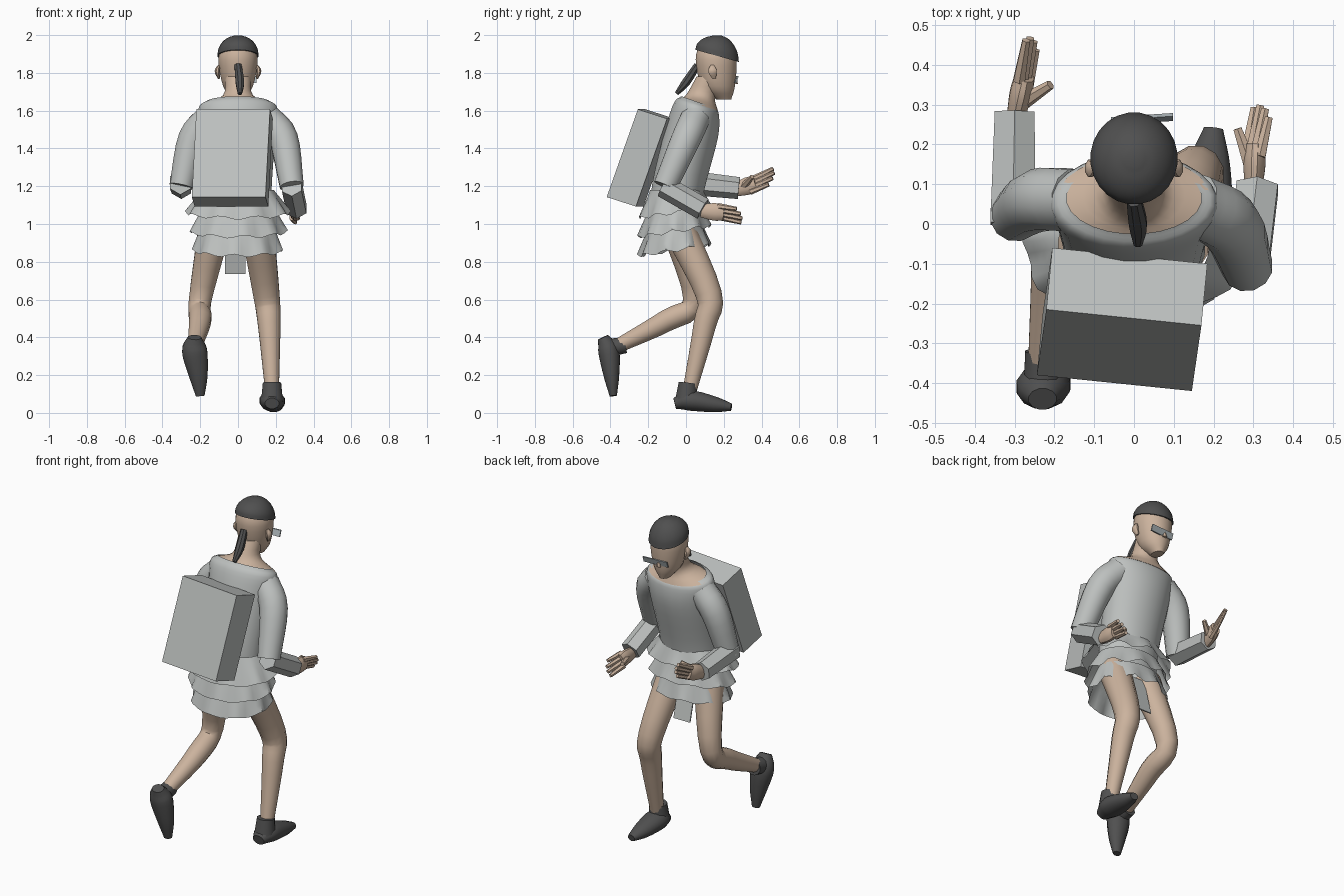
import bpy, bmesh, math
from mathutils import Vector, Matrix

cube = bpy.data.objects.get("Cube")
if cube:
    bpy.data.objects.remove(cube, do_unlink=True)


def material(name, red, green, blue):
    mat = bpy.data.materials.new(name)
    mat.use_nodes = True
    colour = (red, green, blue, 1)
    mat.diffuse_color = colour
    mat.node_tree.nodes["Principled BSDF"].inputs["Base Color"].default_value = colour
    return mat


SKIN = material("skin", .6, .45, .34)
CLOTH = material("pale_grey_cloth", .51, .53, .52)
DARK = material("dark_grey", .08, .08, .08)
GLASS = material("visor_grey", .42, .47, .49)


def finish(name, bm, mat, smooth=True):
    bmesh.ops.recalc_face_normals(bm, faces=bm.faces)
    mesh = bpy.data.meshes.new(name)
    bm.to_mesh(mesh)
    bm.free()
    mesh.materials.append(mat)
    part = bpy.data.objects.new(name, mesh)
    bpy.context.collection.objects.link(part)
    bpy.ops.object.select_all(action="DESELECT")
    part.select_set(True)
    bpy.context.view_layer.objects.active = part
    if smooth:
        bpy.ops.object.shade_smooth_by_angle(angle=math.radians(40))


def spline(points, steps=4):
    """Smooth run of samples through a few key points of four values."""
    keys = [Vector(p) for p in points]
    keys = [keys[0] * 2 - keys[1], *keys, keys[-1] * 2 - keys[-2]]
    samples = []
    for before, start, end, after in zip(keys, keys[1:], keys[2:], keys[3:]):
        lead = start + (end - before) / 6
        trail = end - (after - start) / 6
        for step in range(steps):
            t = step / steps
            middle = lead.lerp(trail, t)
            left = start.lerp(lead, t).lerp(middle, t)
            samples.append(left.lerp(middle.lerp(trail.lerp(end, t), t), t))
    return samples + [keys[-2]]


def bridge(name, rings, mat, caps=True):
    bm = bmesh.new()
    loops = [[bm.verts.new(p) for p in ring] for ring in rings]
    for low, high in zip(loops, loops[1:]):
        for i in range(len(low)):
            bm.faces.new((low[i - 1], low[i], high[i], high[i - 1]))
    if caps:
        bm.faces.new(loops[0])
        bm.faces.new(loops[-1])
    finish(name, bm, mat)


def angles(sides):
    return [math.tau * (i + .5) / sides for i in range(sides)]


def stack(name, points, mat, sides=20, caps=True, tilt=(0, 0), ruffle=0, phase=0):
    """Level ellipses through (y, z, half width, half depth), tilting and ruffling upward."""
    samples = spline(points)
    rings = []
    for k, (y, z, wide, deep) in enumerate(samples):
        t = k / (len(samples) - 1)
        slope = tilt[0] + (tilt[1] - tilt[0]) * t
        ring = []
        for a in angles(sides):
            wave = ruffle * t * math.sin(9 * a + phase)
            dy = (deep + wave) * math.sin(a)
            ring.append(((wide + wave) * math.cos(a), y + dy, z + slope * dy + wave))
        rings.append(ring)
    bridge(name, rings, mat, caps)


def limb(name, points, mat, sides=12, wide=1):
    """Rounded tube through (x, y, z, radius); wide scales it sideways."""
    samples = spline(points)
    last = len(samples) - 1
    rings = []
    for k, sample in enumerate(samples):
        ahead = samples[min(k + 1, last)] - samples[max(k - 1, 0)]
        along = ahead.to_3d().normalized()
        up = along.cross(Vector((1, 0, 0))).normalized()
        side = up.cross(along) * wide
        rings.append([sample.to_3d() + (side * math.cos(a) + up * math.sin(a)) * sample.w
                      for a in angles(sides)])
    bridge(name, rings, mat)


def block(name, centre, *edges, mat):
    """Box spanned by three full edge vectors."""
    bm = bmesh.new()
    shape = Matrix(edges).transposed().to_4x4()
    bmesh.ops.create_cube(bm, size=1, matrix=Matrix.Translation(centre) @ shape)
    finish(name, bm, mat, smooth=False)


def hand(name, wrist, knuckle, tip, spread, thumb):
    """Flat palm, four spread fingers and a thumb."""
    wrist, knuckle, tip, spread, thumb = map(Vector, (wrist, knuckle, tip, spread, thumb))
    palm = wrist.lerp(knuckle, .6)
    limb(name + "_palm", [(*wrist, .036), (*palm, .048), (*knuckle, .042)], SKIN, wide=.6)
    reach = tip - knuckle
    for i, finger in enumerate(("index", "middle", "ring", "little")):
        fan = i / 3 - .5
        root = knuckle + spread * fan - reach * .2
        end = tip + spread * fan * 1.2 - reach * abs(fan) * .4
        limb(f"{name}_{finger}_finger", [(*root, .017), (*end, .011)], SKIN, sides=6)
    limb(name + "_thumb", [(*wrist.lerp(palm, .6), .022), (*thumb, .012)], SKIN, sides=6)


# Head and neck
stack("head", [(.2, 1.66, .03, .04), (.17, 1.73, .08, .09),
               (.16, 1.87, .105, .11), (.16, 1.95, .08, .09)], SKIN)
stack("neck", [(.07, 1.63, .19, .1), (.08, 1.68, .08, .075), (.125, 1.78, .07, .07)],
      SKIN, tilt=(-.3, 0))
dome = [math.radians(d) for d in range(0, 90, 20)]
stack("hair_cap", [(.165, 1.89 + .11 * math.sin(a), .11 * math.cos(a), .116 * math.cos(a))
                   for a in dome], DARK, sides=24, tilt=(-.28, 0))
limb("ponytail", [(0, .06, 1.84, .02), (.01, 0, 1.75, .024), (.01, -.05, 1.69, .012)], DARK, sides=8)
limb("nose", [(0, .25, 1.81, .01), (0, .26, 1.74, .015)], SKIN, sides=6)
for side, x in (("left", .1), ("right", -.1)):
    limb(side + "_ear", [(x, .15, 1.77, .01), (x * 1.1, .14, 1.81, .024), (x, .14, 1.84, .01)],
         SKIN, sides=8, wide=.6)
block("visor", (.02, .264, 1.765), (.155, .01, 0), (0, .008, 0), (0, .012, .035), mat=GLASS)

# Shirt with a wide collar, and sleeves
stack("shirt_body", [(-.06, 1, .18, .13), (-.04, 1.2, .18, .14), (.03, 1.48, .2, .14),
                     (.055, 1.61, .21, .12), (.065, 1.645, .17, .09)],
      CLOTH, sides=24, caps=False, tilt=(0, -.35))
limb("left_upper_sleeve", [(.15, .05, 1.56, .08), (.24, 0, 1.45, .08), (.285, -.11, 1.2, .065)], CLOTH)
limb("left_lower_sleeve", [(.285, -.12, 1.2, .06), (.31, .09, 1.08, .06)], CLOTH, sides=6)
limb("right_upper_sleeve", [(-.15, .06, 1.56, .08), (-.24, .06, 1.45, .08), (-.3, .02, 1.2, .065)], CLOTH)
limb("right_lower_sleeve", [(-.305, 0, 1.22, .065), (-.3, .28, 1.19, .058)], CLOTH, sides=6)

# Ruffled skirt tiers and front flap
for i, tier in enumerate(("top", "middle", "bottom")):
    top, hem, flare = 1.18 - .09 * i, 1.06 - .1 * i, .275 - .02 * i
    stack(f"{tier}_skirt_tier", [(-.05, top, .19, .14), (-.06, hem, flare, .19)],
          CLOTH, sides=40, caps=False, tilt=(0, .15), ruffle=.01, phase=i * 2)
block("skirt_front_flap", (-.015, .03, .85), (.11, 0, 0), (0, .008, 0), (0, -.06, .23), mat=CLOTH)

# Hands
hand("left_hand", (.3, .08, 1.07), (.305, .2, 1.06), (.325, .3, 1.04), (.03, -.02, .06), (.26, .24, 1.07))
hand("right_hand", (-.3, .26, 1.18), (-.275, .37, 1.215), (-.255, .47, 1.26), (.02, -.02, -.07), (-.21, .35, 1.25))

# Legs: hip, knee, calf, ankle
limb("left_leg", [(.1, -.05, 1, .09), (.15, .12, .63, .072), (.165, .1, .47, .062), (.18, .02, .12, .038)], SKIN)
limb("right_leg", [(-.12, -.05, 1, .09), (-.2, .045, .6, .062), (-.2, -.1, .49, .06), (-.23, -.37, .35, .038)], SKIN)

# Shoes
limb("left_shoe_collar", [(.18, 0, .06, .06), (.18, .01, .16, .05)], DARK)
limb("left_shoe", [(.18, -.06, .05, .03), (.18, .02, .065, .055), (.19, .15, .045, .043),
                   (.2, .24, .03, .02)], DARK, wide=1.25)
limb("right_shoe_collar", [(-.23, -.43, .34, .05), (-.23, -.32, .36, .045)], DARK)
limb("right_shoe", [(-.23, -.44, .4, .03), (-.23, -.41, .33, .057), (-.21, -.395, .2, .043),
                    (-.2, -.385, .09, .02)], DARK, wide=1.2)

# Backpack, leaning with the back
block("backpack", (-.03, -.24, 1.35), (.39, -.04, 0), (.015, .155, -.05), (.024, .165, .465), mat=CLOTH)
